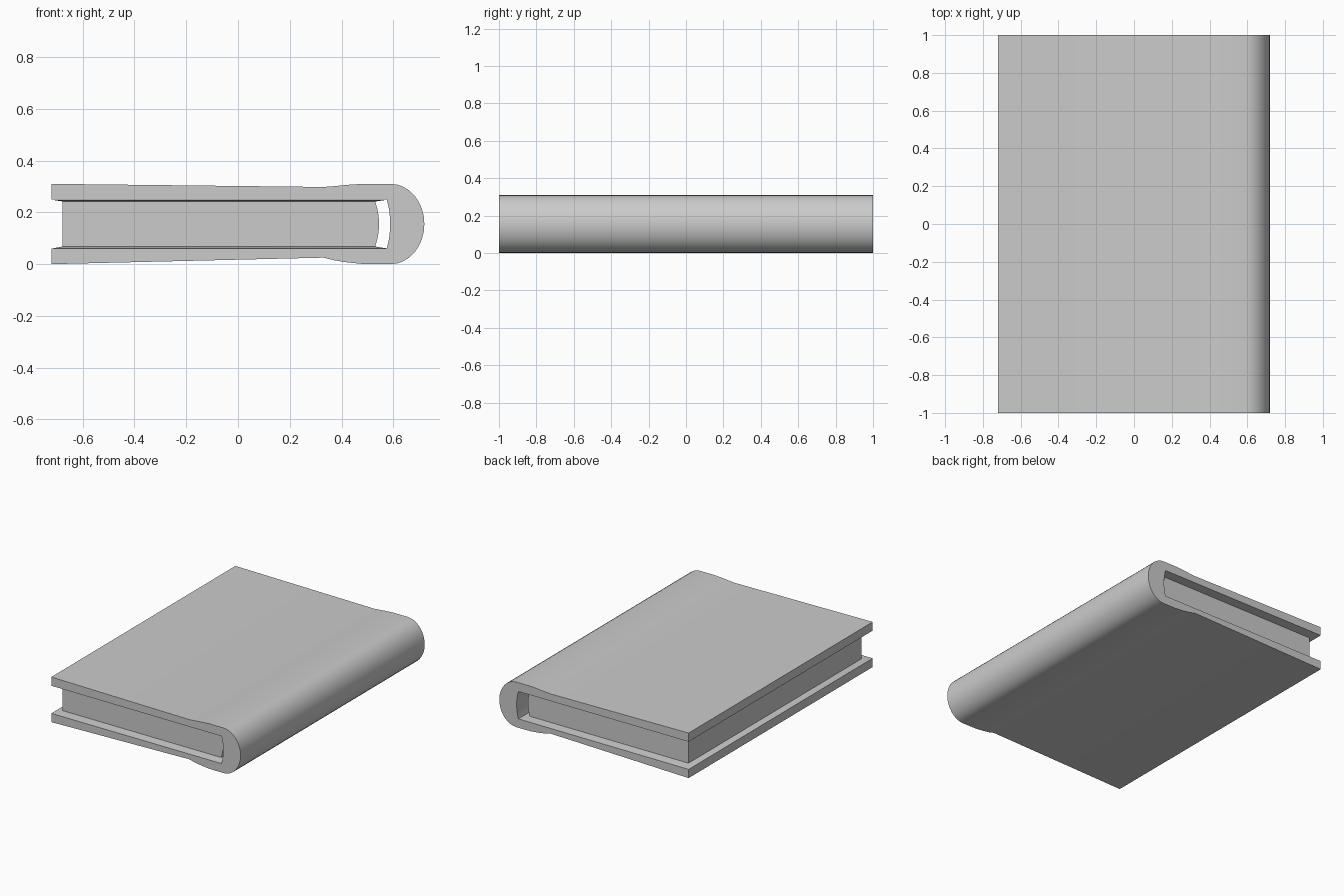
import bpy, bmesh, math

if "Cube" in bpy.data.objects:
    bpy.data.objects.remove(bpy.data.objects["Cube"])


def finish(name, bm):
    bmesh.ops.recalc_face_normals(bm, faces=bm.faces)
    me = bpy.data.meshes.new(name)
    bm.to_mesh(me)
    bm.free()
    ob = bpy.data.objects.new(name, me)
    bpy.context.collection.objects.link(ob)
    bpy.ops.object.select_all(action='DESELECT')
    bpy.context.view_layer.objects.active = ob
    ob.select_set(True)
    bpy.ops.object.shade_smooth_by_angle(angle=math.radians(30))
    return ob


MID = 0.155

# Cover: C-shaped section with rounded spine and hinge grooves, extruded along y
outer = [(-0.72, 0.0), (0.33, 0.025), (0.37, 0.015), (0.42, 0.007), (0.48, 0.001), (0.53, 0.0)]
for i in range(17):
    a = math.radians(-90 + 180 * i / 16)
    outer.append((0.59 + 0.13 * math.cos(a), MID + 0.155 * math.sin(a)))
outer += [(0.48, 0.31), (0.42, 0.306), (0.37, 0.301), (0.33, 0.298), (-0.72, 0.31)]
inner = [(-0.72, 0.25)]
for i in range(9):
    t = 1 - i / 4
    inner.append((0.588 - 0.013 * t * t, MID + 0.094 * t))
inner.append((-0.72, 0.06))

bm = bmesh.new()
face = bm.faces.new([bm.verts.new((x, -1, z)) for x, z in outer + inner])
res = bmesh.ops.extrude_face_region(bm, geom=[face], use_keep_orig=True)
bmesh.ops.translate(bm, vec=(0, 2, 0), verts=[v for v in res['geom'] if isinstance(v, bmesh.types.BMVert)])
finish("cover", bm)

# Pages: rectangular rings stacked in z, flaring into endpapers at both boards
rings = [(0.0605, -0.718, 0.576, 0.996), (0.068, -0.677, 0.530, 0.94)]
for t in (-0.66, -0.33, 0, 0.33, 0.66):
    rings.append((MID + 0.087 * t, -0.677, 0.545 - 0.015 * t * t, 0.94))
rings += [(0.242, -0.677, 0.530, 0.94), (0.2485, -0.718, 0.576, 0.996)]

bm = bmesh.new()
loops = []
for z, x0, x1, y in rings:
    loops.append([bm.verts.new(p) for p in ((x0, -y, z), (x1, -y, z), (x1, y, z), (x0, y, z))])
for lo, hi in zip(loops, loops[1:]):
    for k in range(4):
        n = (k + 1) % 4
        bm.faces.new((lo[k], lo[n], hi[n], hi[k]))
bm.faces.new(loops[0])
bm.faces.new(loops[-1])
finish("page_block", bm)
